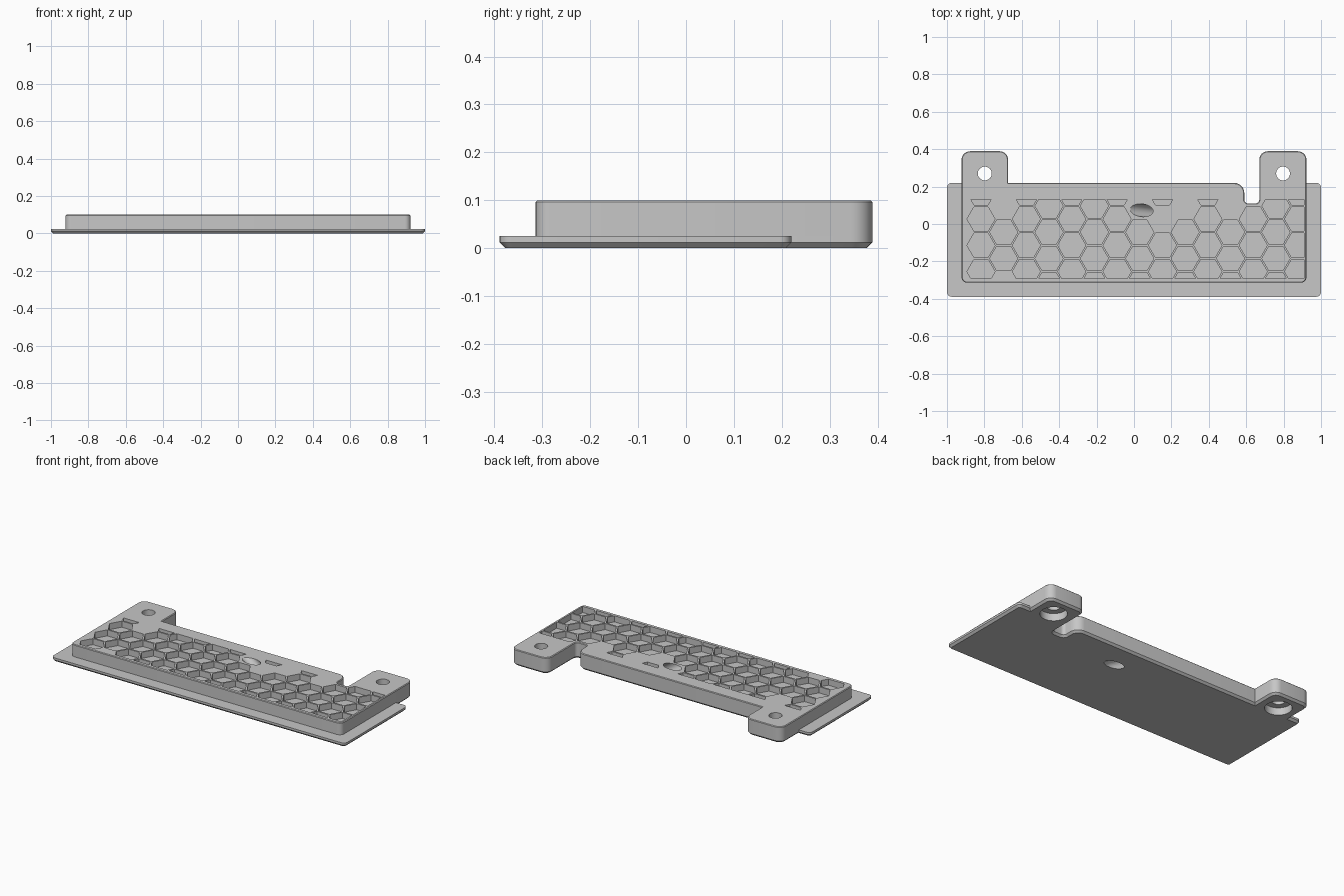
import bpy, bmesh, math
from mathutils import Vector

cube = bpy.data.objects.get("Cube")
if cube:
    bpy.data.objects.remove(cube, do_unlink=True)

grey = bpy.data.materials.new("light_grey")
grey.use_nodes = True
colour = (0.57, 0.57, 0.57, 1)
grey.diffuse_color = colour
grey.node_tree.nodes["Principled BSDF"].inputs["Base Color"].default_value = colour


def make_object(name, bm):
    bmesh.ops.recalc_face_normals(bm, faces=bm.faces)
    mesh = bpy.data.meshes.new(name)
    bm.to_mesh(mesh)
    bm.free()
    mesh.materials.append(grey)
    obj = bpy.data.objects.new(name, mesh)
    bpy.context.collection.objects.link(obj)
    return obj


def rounded(corners, inset, steps=6):
    """Counter-clockwise outline with rounded corners, moved inward by inset."""
    pts = []
    for i, (x, y, r) in enumerate(corners):
        p = Vector((x, y))
        a = (p - Vector(corners[i - 1][:2])).normalized()
        b = (Vector(corners[(i + 1) % len(corners)][:2]) - p).normalized()
        convex = a.x * b.y - a.y * b.x > 0
        p = p + (b - a) * (inset if convex else -inset)
        if r == 0:
            pts.append(p)
            continue
        r += -inset if convex else inset
        centre = p + (b - a) * r
        for s in range(steps + 1):
            t = s / steps * math.pi / 2
            pts.append(centre - b * r * math.cos(t) + a * r * math.sin(t))
    return pts


def slab(name, corners, levels):
    """Stack the outline at each (height, inset) level and cap both ends."""
    bm = bmesh.new()
    rings = [[bm.verts.new((p.x, p.y, z)) for p in rounded(corners, d)]
             for z, d in levels]
    for low, high in zip(rings, rings[1:]):
        n = len(low)
        for i in range(n):
            j = (i + 1) % n
            bm.faces.new((low[i], low[j], high[j], high[i]))
    bm.faces.new(rings[0][::-1])
    bm.faces.new(rings[-1])
    return make_object(name, bm)


def cylinder(name, start, end, radius):
    start, end = Vector(start), Vector(end)
    bm = bmesh.new()
    bmesh.ops.create_cone(bm, cap_ends=True, segments=40, radius1=radius,
                          radius2=radius, depth=(end - start).length)
    obj = make_object(name, bm)
    obj.rotation_mode = "QUATERNION"
    obj.rotation_quaternion = (end - start).to_track_quat("Z", "Y")
    obj.location = (start + end) / 2
    return obj


def cut(cutter, targets):
    cutter.hide_render = True
    for obj in targets:
        mod = obj.modifiers.new("cut", "BOOLEAN")
        mod.operation = "DIFFERENCE"
        mod.solver = "EXACT"
        mod.object = cutter
        bpy.context.view_layer.objects.active = obj
        bpy.ops.object.modifier_apply(modifier=mod.name)
    bpy.data.objects.remove(cutter, do_unlink=True)


# Back edge shared by both layers: two tabs and a notch beside one of them
back = [(0.922, 0.389, 0.045), (0.67, 0.389, 0.045), (0.67, 0.11, 0.02),
        (0.59, 0.11, 0.02), (0.59, 0.22, 0.055), (-0.673, 0.22, 0),
        (-0.673, 0.389, 0.045), (-0.922, 0.389, 0.045)]

# Base plate with a flange and a chamfered underside
base_outline = ([(-1, -0.389, 0.025), (1, -0.389, 0.025), (1, 0.22, 0.025),
                 (0.922, 0.22, 0)] + back
                + [(-0.922, 0.22, 0), (-1, 0.22, 0.025)])
base = slab("base_plate", base_outline, [(0, 0.012), (0.012, 0), (0.025, 0)])

# Raised body with a fine edge break on top
body_outline = [(-0.922, -0.314, 0.03), (0.922, -0.314, 0.03)] + back
body = slab("raised_body", body_outline, [(0.025, 0), (0.096, 0), (0.1, 0.004)])

# Honeycomb pockets, trimmed to a rectangle
solid_cells = {(1, 0), (1, 3), (7, 0), (8, 1), (9, 0), (11, 0), (12, 0)}
pitch, cell_radius = 0.1405, 0.075
bm = bmesh.new()
for col in range(15):
    for row in range(4):
        if (col, row) in solid_cells:
            continue
        cx = -0.818 + col * 0.1213
        cy = 0.167 - (row + col % 2 / 2) * pitch
        bm.faces.new([bm.verts.new((cx + cell_radius * math.cos(k * math.pi / 3),
                                    cy + cell_radius * math.sin(k * math.pi / 3),
                                    0.0625)) for k in range(6)])
for co, no in (((-0.908, 0, 0), (-1, 0, 0)), ((0.908, 0, 0), (1, 0, 0)),
               ((0, -0.292, 0), (0, -1, 0)), ((0, 0.132, 0), (0, 1, 0))):
    bmesh.ops.bisect_plane(bm, geom=bm.verts[:] + bm.edges[:] + bm.faces[:],
                           plane_co=co, plane_no=no, clear_outer=True)
ext = bmesh.ops.extrude_face_region(bm, geom=bm.faces[:], use_keep_orig=True)
bmesh.ops.translate(bm, vec=(0, 0, 0.1),
                    verts=[v for v in ext["geom"] if isinstance(v, bmesh.types.BMVert)])
cut(make_object("pocket_cutter", bm), [body])

# Screw holes with counterbores from below
for x in (-0.798, 0.797):
    cut(cylinder("bore_cutter", (x, 0.27, -0.1), (x, 0.27, 0.045), 0.075), [base, body])
    cut(cylinder("hole_cutter", (x, 0.27, -0.1), (x, 0.27, 0.2), 0.037), [body])

# Slanted cable tunnel
top, bottom = Vector((0.041, 0.073, 0.1)), Vector((0.19, 0.057, 0))
reach = bottom - top
cut(cylinder("tunnel_cutter", top - reach, bottom + reach, 0.034), [base, body])

# Smooth round walls, keep edges crisp
for obj in (base, body):
    bpy.ops.object.select_all(action="DESELECT")
    obj.select_set(True)
    bpy.context.view_layer.objects.active = obj
    bpy.ops.object.shade_smooth_by_angle(angle=math.radians(30))
